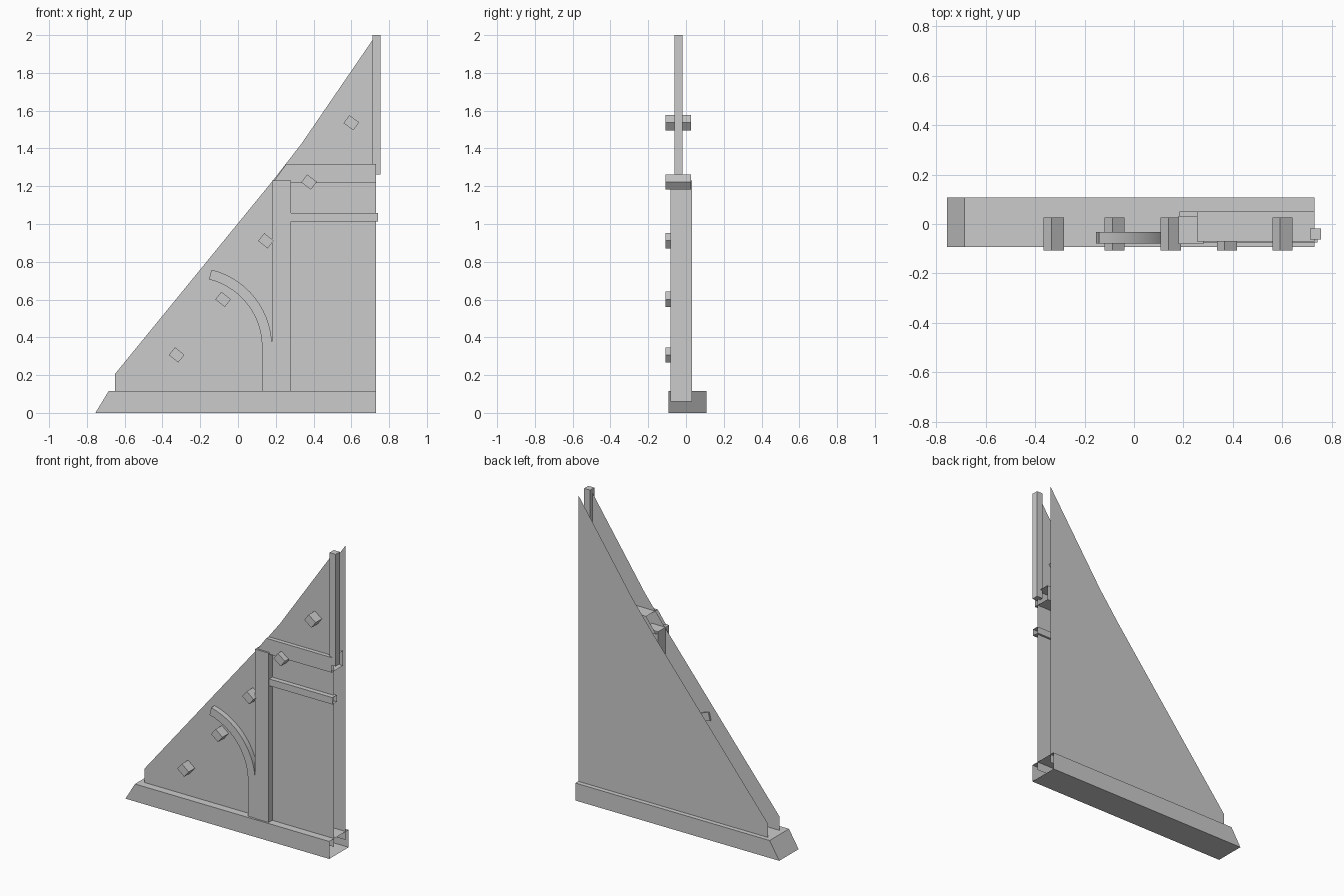
import bpy, bmesh, math
from mathutils import Vector

if "Cube" in bpy.data.objects:
    bpy.data.objects.remove(bpy.data.objects["Cube"])


def profile(name, pts, y0, y1, skip=()):
    """Extrude an x-z outline from y0 to y1; edges listed in skip are left open."""
    bm = bmesh.new()
    front = [bm.verts.new((x, y0, z)) for x, z in pts]
    bm.faces.new(front)
    if y1 != y0:
        back = [bm.verts.new((x, y1, z)) for x, z in pts]
        bm.faces.new(back[::-1])
        n = len(pts)
        for i in range(n):
            if i not in skip:
                j = (i + 1) % n
                bm.faces.new((front[j], front[i], back[i], back[j]))
    me = bpy.data.meshes.new(name)
    bm.to_mesh(me)
    bm.free()
    ob = bpy.data.objects.new(name, me)
    bpy.context.collection.objects.link(ob)
    return ob


def rect(x0, x1, z0, z1):
    return [(x0, z0), (x1, z0), (x1, z1), (x0, z1)]


END = 0.73  # open end where the half facade would meet its mirror image

# Two thin gable panels, front and back
gable = [(-0.652, 0.06), (END, 0.06), (END, 2.0), (0.336, 1.425),
         (0.188, 1.234), (-0.652, 0.205)]
profile("front_panel", gable, -0.043, -0.043)
back = profile("back_panel", gable, 0.078, 0.078)
back.data.flip_normals()

# Hollow sill with a slanted outer end
profile("base_sill", [(-0.755, 0), (END, 0), (END, 0.115), (-0.685, 0.115)],
        -0.093, 0.108, skip=(1,))

# Posts
profile("main_post", rect(0.18, 0.28, 0.06, 1.23), -0.081, 0.033)
profile("ridge_post", rect(0.711, 0.755, 1.262, 2.0), -0.062, -0.019)

# Open-ended collar beam and rail
profile("collar_beam", [(0.183, 1.218), (END, 1.218), (END, 1.317), (0.255, 1.317)],
        -0.07, 0.05, skip=(1, 3))
profile("rail", rect(0.28, 0.741, 1.013, 1.058), -0.075, -0.03, skip=(1, 3))

# Curved brace flowing out of the foot of the main post
cx, cz, ro, ri, sweep, n = -0.24, 0.35, 0.42, 0.367, math.radians(76.3), 14
arc = lambda r, i: (cx + r * math.cos(sweep * i / n), cz + r * math.sin(sweep * i / n))
pts = [(cx + ri, 0.06), (cx + ro, 0.06)]
pts += [arc(ro, i) for i in range(n + 1)]
pts += [arc(ri, i) for i in range(n, -1, -1)]
brace = profile("curved_brace", pts, -0.078, -0.032)
bpy.context.view_layer.objects.active = brace
brace.select_set(True)
bpy.ops.object.shade_smooth_by_angle(angle=math.radians(30))

# Purlin ends set square to the roof slope
purlins = [(-0.325, 0.307, -39), (-0.079, 0.601, -39), (0.148, 0.911, -38),
           (0.376, 1.222, -37), (0.60, 1.536, -36)]
for k, (px, pz, deg) in enumerate(purlins, 1):
    a = math.radians(deg)
    u = Vector((math.cos(a), math.sin(a))) * 0.032
    v = Vector((-math.sin(a), math.cos(a))) * 0.026
    c = Vector((px, pz))
    profile(f"purlin_{k}", [tuple(p) for p in (c - u - v, c + u - v, c + u + v, c - u + v)],
            -0.108, 0.027)
